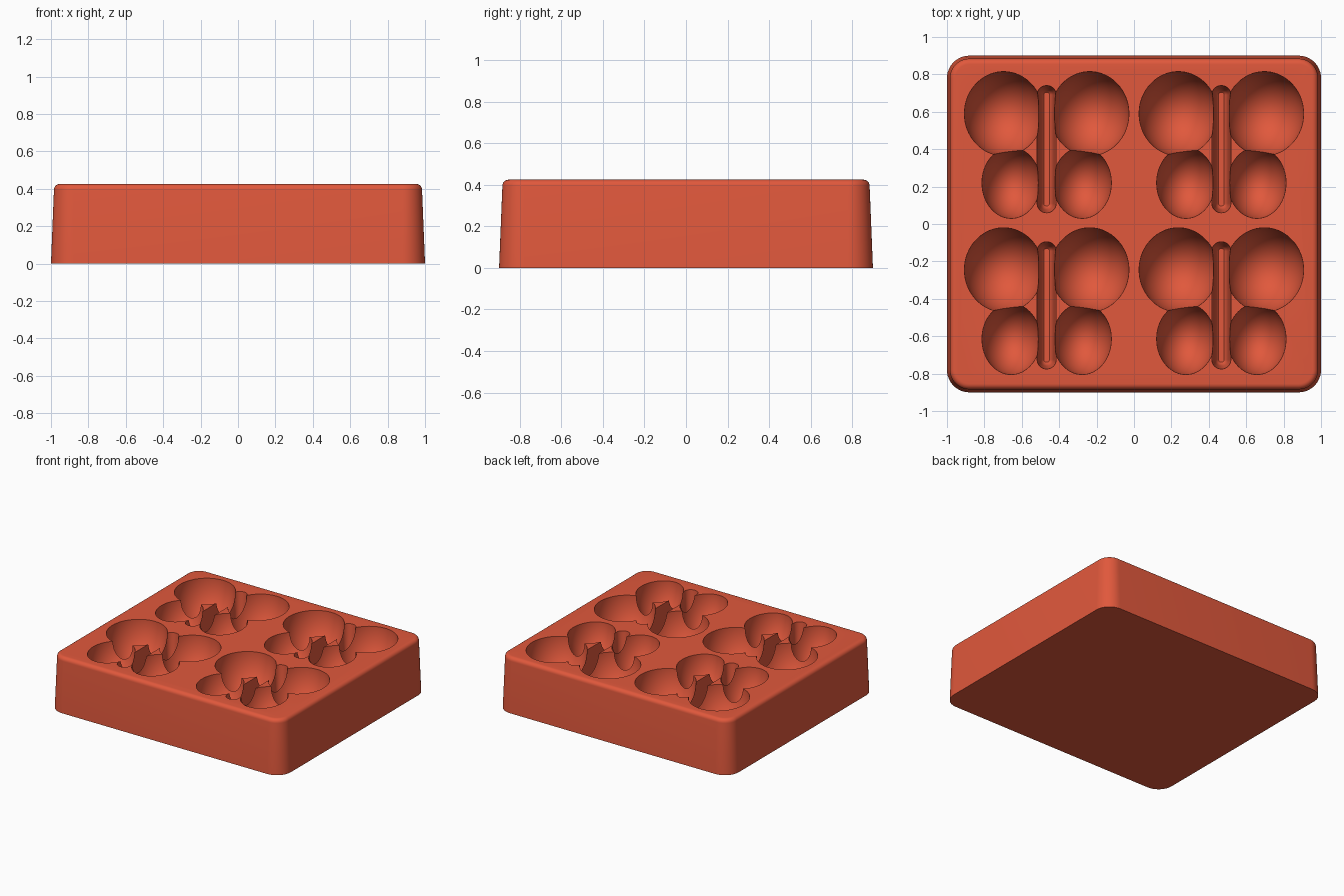
import bpy, bmesh, math
from mathutils import Matrix

if "Cube" in bpy.data.objects:
    bpy.data.objects.remove(bpy.data.objects["Cube"], do_unlink=True)

HEIGHT = 0.425
CENTRES = [(x, y) for x in (-0.467, 0.467) for y in (-0.4175, 0.4175)]

terracotta = bpy.data.materials.new("terracotta_red")
terracotta.use_nodes = True
terracotta.diffuse_color = (0.75, 0.098, 0.045, 1)
terracotta.node_tree.nodes["Principled BSDF"].inputs["Base Color"].default_value = (0.75, 0.098, 0.045, 1)


def make_object(name, bm):
    bmesh.ops.recalc_face_normals(bm, faces=bm.faces)
    mesh = bpy.data.meshes.new(name)
    bm.to_mesh(mesh)
    bm.free()
    mesh.materials.append(terracotta)
    obj = bpy.data.objects.new(name, mesh)
    bpy.context.collection.objects.link(obj)
    return obj


def add_rounded_block(bm, cx, cy, hx, hy, radius, levels, steps=12):
    """Stack rounded rectangles; levels are (inset, z) pairs from bottom to top."""
    rings = []
    for inset, z in levels:
        r = radius - inset
        ring = []
        for corner, (sx, sy) in enumerate([(1, 1), (-1, 1), (-1, -1), (1, -1)]):
            for i in range(steps + 1):
                a = (corner + i / steps) * math.pi / 2
                # a hair of straight edge keeps neighbouring corners apart
                ring.append(bm.verts.new((cx + sx * (hx - radius + 0.001) + r * math.cos(a),
                                          cy + sy * (hy - radius) + r * math.sin(a), z)))
        rings.append(ring)
    for low, high in zip(rings, rings[1:]):
        for i in range(len(low)):
            j = (i + 1) % len(low)
            bm.faces.new((low[i], low[j], high[j], high[i]))
    bm.faces.new(rings[0][::-1])
    bm.faces.new(rings[-1])


def wing_cutter(name, dx, dy, rx, ry, depth):
    """Mirrored pairs of ellipsoids, one pair for each butterfly."""
    bm = bmesh.new()
    for cx, cy in CENTRES:
        for side in (-1, 1):
            place = Matrix.Translation((cx + side * dx, cy + dy, HEIGHT + 0.0007))
            bmesh.ops.create_uvsphere(bm, u_segments=64, v_segments=33, radius=1,
                                      matrix=place @ Matrix.Diagonal((rx, ry, depth, 1)))
    return make_object(name, bm)


# Tapered block with a rounded top edge
bm = bmesh.new()
fillet = 0.03
levels = [(0, 0)]
for i in range(7):
    a = i / 6 * math.pi / 2
    levels.append((0.016 + fillet * (1 - math.cos(a)), HEIGHT - fillet + fillet * math.sin(a)))
add_rounded_block(bm, 0, 0, 0.999, 0.9, 0.12, levels)
mould = make_object("butterfly_mould", bm)

# Wing hollows and body slots
cutters = [wing_cutter("upper_wing_cutter", 0.23, 0.1725, 0.21, 0.225, 0.3),
           wing_cutter("lower_wing_cutter", 0.19, -0.1975, 0.156, 0.19, 0.26)]
bm = bmesh.new()
for cx, cy in CENTRES:
    add_rounded_block(bm, cx, cy - 0.0175, 0.05, 0.34, 0.05,
                      [(0.036, 0.135), (0.026, 0.145), (0.016, 0.18), (0, HEIGHT), (0, 0.5)])
cutters.append(make_object("body_slot_cutter", bm))

bpy.ops.object.select_all(action="DESELECT")
mould.select_set(True)
bpy.context.view_layer.objects.active = mould
for cutter in cutters:
    cutter.hide_render = True
    cut = mould.modifiers.new(cutter.name, "BOOLEAN")
    cut.operation = "DIFFERENCE"
    cut.solver = "EXACT"
    cut.object = cutter
    bpy.ops.object.modifier_apply(modifier=cut.name)
    bpy.data.objects.remove(cutter, do_unlink=True)

bpy.ops.object.shade_smooth_by_angle(angle=math.radians(30))
